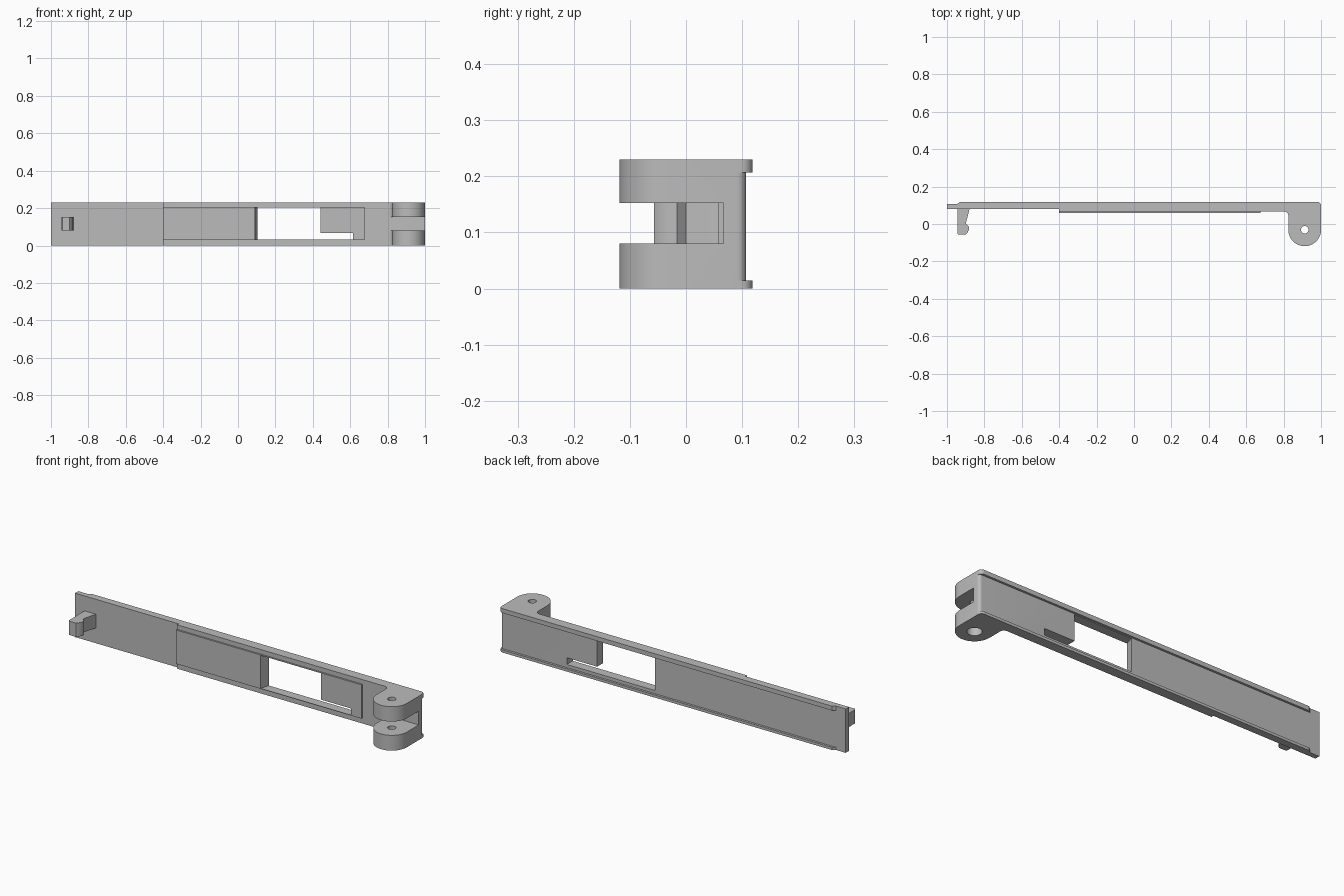
import bpy, bmesh, math

cube = bpy.data.objects.get("Cube")
if cube:
    bpy.data.objects.remove(cube, do_unlink=True)

grey = bpy.data.materials.new("plain grey")
grey.use_nodes = True
COLOUR = (0.5, 0.5, 0.5, 1)
grey.diffuse_color = COLOUR
grey.node_tree.nodes["Principled BSDF"].inputs["Base Color"].default_value = COLOUR


def prism(name, outline, z0, z1):
    """Upright solid from a plan outline."""
    bm = bmesh.new()
    face = bm.faces.new([bm.verts.new((x, y, z0)) for x, y in outline])
    ext = bmesh.ops.extrude_face_region(bm, geom=[face])
    top = [v for v in ext["geom"] if isinstance(v, bmesh.types.BMVert)]
    bmesh.ops.translate(bm, verts=top, vec=(0, 0, z1 - z0))
    bmesh.ops.recalc_face_normals(bm, faces=bm.faces)
    mesh = bpy.data.meshes.new(name)
    bm.to_mesh(mesh)
    bm.free()
    mesh.materials.append(grey)
    ob = bpy.data.objects.new(name, mesh)
    bpy.context.collection.objects.link(ob)
    return ob


def box(name, x0, x1, y0, y1, z0, z1):
    return prism(name, [(x0, y0), (x1, y0), (x1, y1), (x0, y1)], z0, z1)


def arc(cx, cy, r, a0, a1, n):
    angles = [math.radians(a0 + (a1 - a0) * i / n) for i in range(n + 1)]
    return [(cx + r * math.cos(a), cy + r * math.sin(a)) for a in angles]


def combine(target, tool, operation):
    mod = target.modifiers.new(operation, "BOOLEAN")
    mod.operation, mod.object, mod.solver = operation, tool, "EXACT"
    bpy.context.view_layer.objects.active = target
    bpy.ops.object.modifier_apply(modifier=mod.name)
    bpy.data.objects.remove(tool, do_unlink=True)


H = 0.23                     # height of the bar
BACK, FLOOR = 0.1185, 0.107  # rim and recessed back
FRONT = 0.067
PX, PY, R = 0.9125, -0.031, 0.0875  # hinge pivot and lug radius

# Bar with hinge lug
outline = [(-1, 0.08), (-0.4, 0.08), (-0.4, FRONT)]
outline += arc(PX - R - 0.022, FRONT - 0.022, 0.022, 90, 0, 8)
outline += arc(PX, PY, R, 180, 360, 32)
outline += arc(0.98, BACK - 0.02, 0.02, 0, 90, 8)
outline += [(-0.93, BACK), (-0.945, FLOOR), (-1, FLOOR)]
bar = prism("hinged_bar", outline, 0, H)

# Raised front panel
combine(bar, box("panel", -0.4, 0.675, 0.058, 0.08, 0.029, 0.206), "UNION")

# Long recess between the back rims
recess = [(-1.1, FLOOR), *arc(0.984, FLOOR - 0.016, 0.016, 90, 0, 8),
          (1.1, 0.091), (1.1, 0.3), (-1.1, 0.3)]
combine(bar, prism("recess", recess, 0.014, 0.207), "DIFFERENCE")

# Window with a slanted end, and its low side slot
window = [(0.071, 0), (0.44, 0), (0.44, 0.2), (0.135, 0.2)]
combine(bar, prism("window", window, 0.031, 0.204), "DIFFERENCE")
combine(bar, box("slot", 0.4, 0.615, 0, 0.2, 0.031, 0.066), "DIFFERENCE")

# Gap between lugs, pin hole and counterbore
combine(bar, box("lug_gap", 0.79, 1.1, -0.3, 0.0665, 0.08, 0.152), "DIFFERENCE")
for radius, z0, z1 in ((0.02, -0.1, 0.4), (0.035, -0.1, 0.04)):
    hole = prism("hole", arc(PX, PY, radius, 0, 345, 23), z0, z1)
    combine(bar, hole, "DIFFERENCE")

# Snap hook at the free end
hook = [(-0.945, 0.085), (-0.945, -0.05), (-0.938, -0.057), (-0.9, -0.057),
        (-0.893, -0.05), (-0.881, -0.028), (-0.881, -0.016), (-0.897, 0),
        (-0.897, 0.012), (-0.878, 0.085)]
snap = prism("snap_hook", hook, 0.08, 0.152)

for ob in (bar, snap):
    bpy.ops.object.select_all(action="DESELECT")
    ob.select_set(True)
    bpy.context.view_layer.objects.active = ob
    bpy.ops.object.shade_smooth_by_angle(angle=math.radians(30))
